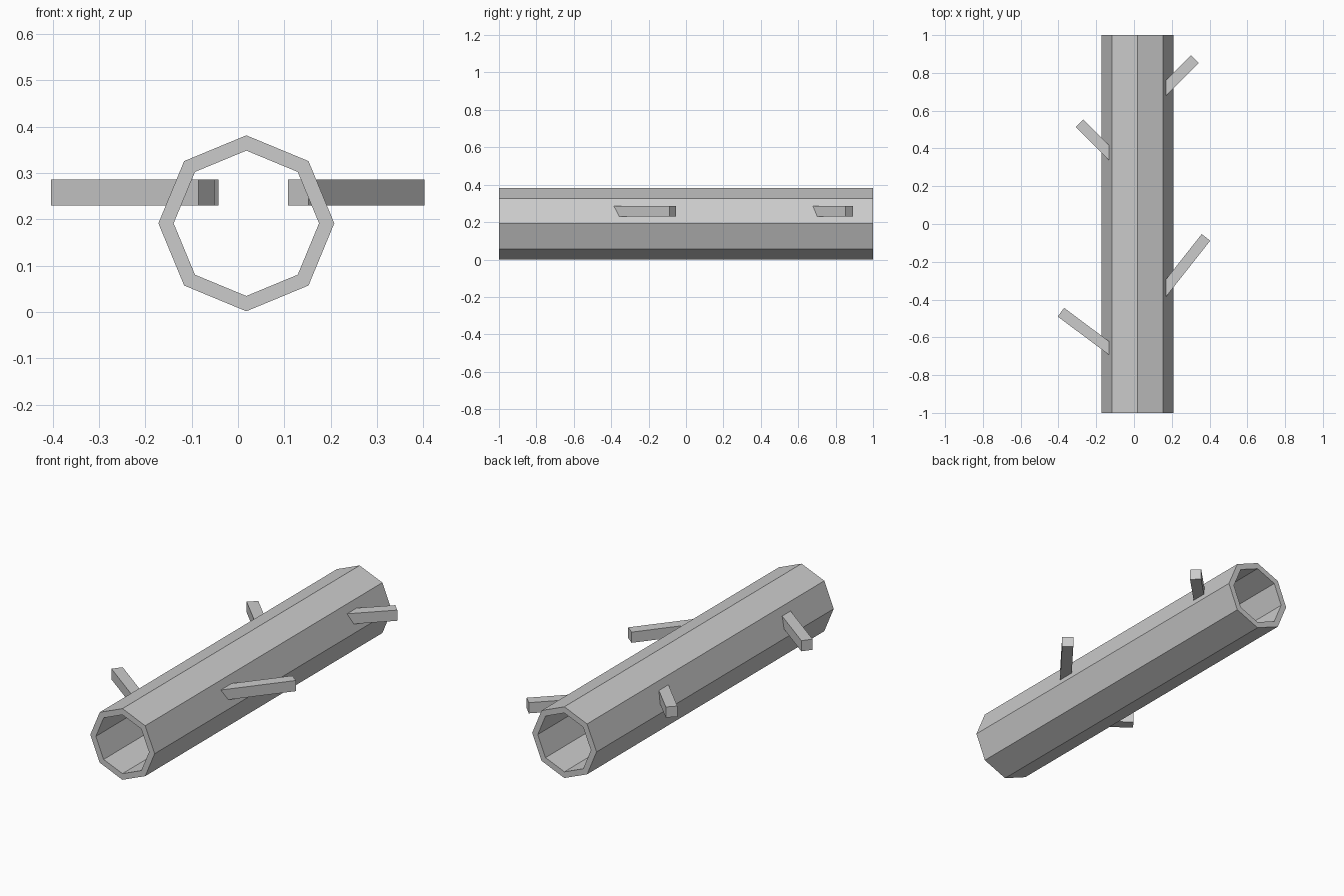
import bpy, bmesh, math
from mathutils import Matrix

if "Cube" in bpy.data.objects:
    bpy.data.objects.remove(bpy.data.objects["Cube"])

CX, CZ = 0.018, 0.1915     # trunk axis
R_OUT, R_IN = 0.19, 0.157  # octagon radii (corners)


def add_object(name, bm):
    bmesh.ops.recalc_face_normals(bm, faces=bm.faces)
    mesh = bpy.data.meshes.new(name)
    bm.to_mesh(mesh)
    bm.free()
    obj = bpy.data.objects.new(name, mesh)
    bpy.context.collection.objects.link(obj)
    return obj


def hollow_trunk(sides=8):
    bm = bmesh.new()

    def ring(r, y):
        return [bm.verts.new((CX + r * math.cos(math.tau * i / sides), y,
                              CZ + r * math.sin(math.tau * i / sides)))
                for i in range(sides)]

    # Four rings joined in a closed loop: outside, back rim, bore, front rim
    rings = [ring(R_OUT, -1), ring(R_OUT, 1), ring(R_IN, 1), ring(R_IN, -1)]
    for k in range(4):
        a, b = rings[k], rings[(k + 1) % 4]
        for i in range(sides):
            j = (i + 1) % sides
            bm.faces.new((a[i], a[j], b[j], b[i]))
    return add_object("hollow_trunk", bm)


def branch(name, tip, inner, z=0.258, size=0.057):
    # Square bar running from inside the trunk wall to the tip
    dx, dy = tip[0] - inner[0], tip[1] - inner[1]
    bm = bmesh.new()
    bmesh.ops.create_cube(bm, size=1)
    bmesh.ops.transform(
        bm, verts=bm.verts,
        matrix=Matrix.Translation(((tip[0] + inner[0]) / 2, (tip[1] + inner[1]) / 2, z))
        @ Matrix.Rotation(math.atan2(dy, dx), 4, 'Z')
        @ Matrix.Diagonal((math.hypot(dx, dy), size, size, 1)))
    return add_object(name, bm)


hollow_trunk()

# Branch stubs, all leaning towards the back
branch("branch_left_front", (-0.387, -0.467), (-0.068, -0.705))
branch("branch_left_back", (-0.288, 0.533), (-0.062, 0.307))
branch("branch_right_front", (0.381, -0.071), (0.130, -0.389))
branch("branch_right_back", (0.323, 0.873), (0.128, 0.678))
